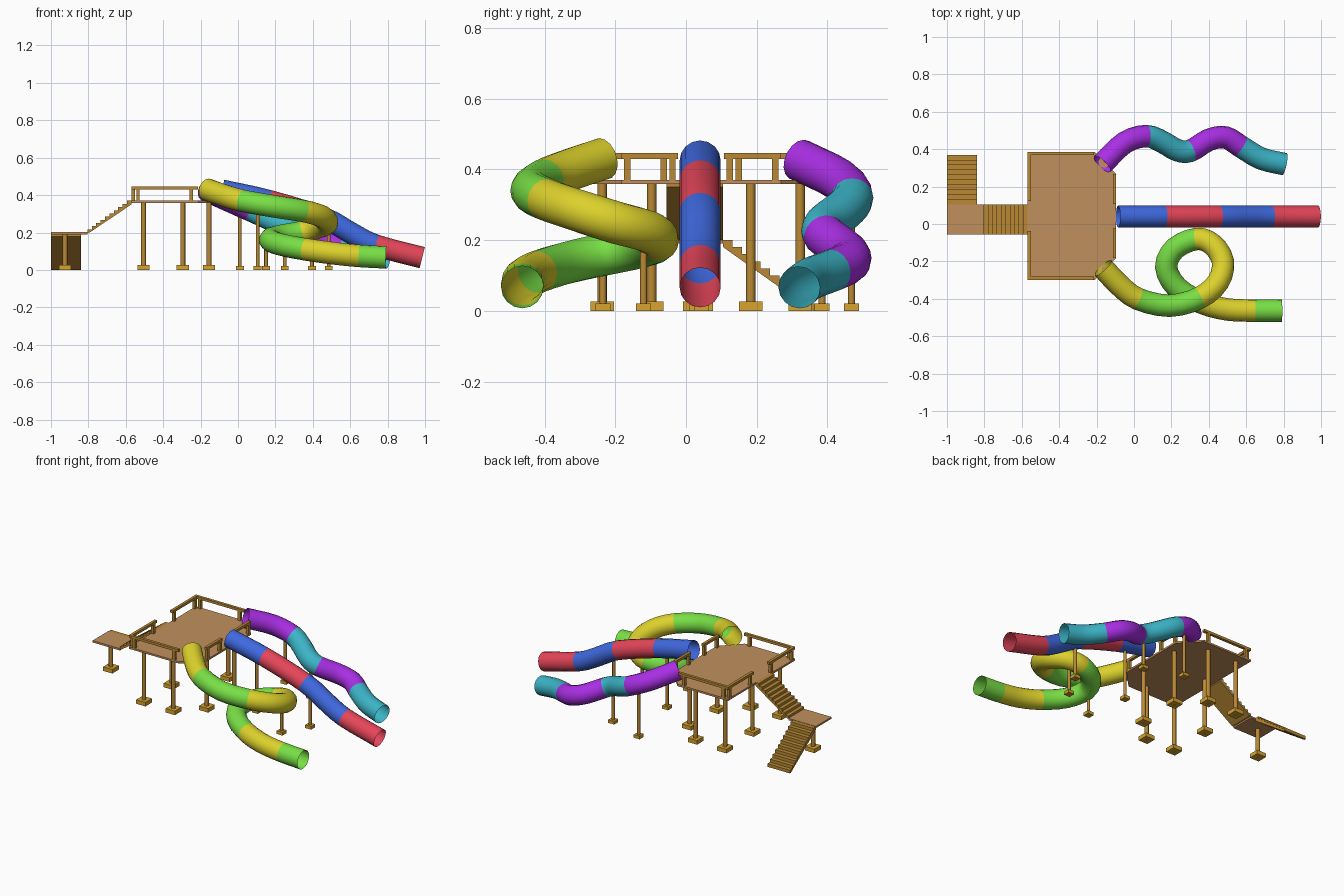
import bpy
import bmesh
import math
from mathutils import Vector

if "Cube" in bpy.data.objects:
    bpy.data.objects.remove(bpy.data.objects["Cube"], do_unlink=True)


def material(name, rgb):
    mat = bpy.data.materials.new(name)
    mat.use_nodes = True
    mat.diffuse_color = (*rgb, 1)
    mat.node_tree.nodes["Principled BSDF"].inputs["Base Color"].default_value = (*rgb, 1)
    return mat


deck_wood = material("tan deck wood", (0.53, 0.28, 0.11))
frame_wood = material("ochre frame wood", (0.49, 0.25, 0.035))
footing_gold = material("golden footing", (0.68, 0.37, 0.03))
red = material("red plastic", (0.78, 0.06, 0.1))
blue = material("blue plastic", (0.05, 0.14, 0.74))
yellow = material("yellow plastic", (0.72, 0.64, 0.025))
green = material("green plastic", (0.19, 0.74, 0.06))
purple = material("purple plastic", (0.4, 0.028, 0.78))
cyan = material("cyan plastic", (0.045, 0.46, 0.57))


def finish(name, bm, *mats):
    mesh = bpy.data.meshes.new(name)
    bm.to_mesh(mesh)
    bm.free()
    for mat in mats:
        mesh.materials.append(mat)
    obj = bpy.data.objects.new(name, mesh)
    bpy.context.collection.objects.link(obj)
    return obj


def box(name, low, high, mat):
    bm = bmesh.new()
    bmesh.ops.create_cube(bm, size=1)
    low, high = Vector(low), Vector(high)
    for v in bm.verts:
        v.co = (low + high) / 2 + v.co * (high - low)
    return finish(name, bm, mat)


def prism(name, outline, offset, mat):
    """Extrude a closed outline of 3D points by an offset."""
    bm = bmesh.new()
    face = bm.faces.new([bm.verts.new(p) for p in outline])
    extruded = bmesh.ops.extrude_face_region(bm, geom=[face])["geom"]
    moved = [g for g in extruded if isinstance(g, bmesh.types.BMVert)]
    bmesh.ops.translate(bm, verts=moved, vec=offset)
    bmesh.ops.recalc_face_normals(bm, faces=bm.faces)
    return finish(name, bm, mat)


def smooth(obj):
    bpy.ops.object.select_all(action="DESELECT")
    obj.select_set(True)
    bpy.context.view_layer.objects.active = obj
    bpy.ops.object.shade_smooth_by_angle(angle=math.radians(35))


def post(name, x, y, top, radius=0.013, foot=0.033, foot_height=0.026):
    bm = bmesh.new()
    bmesh.ops.create_cone(bm, cap_ends=True, segments=12, radius1=radius,
                          radius2=radius, depth=top)
    bmesh.ops.translate(bm, verts=bm.verts, vec=(x, y, top / 2))
    smooth(finish(name, bm, frame_wood))
    box(name + "_footing", (x - foot, y - foot, 0),
        (x + foot, y + foot, foot_height), footing_gold)


def stairs(name, start, direction, across, rise, run, steps=10):
    """Saw-toothed flight with a flat sloping underside."""
    start, direction = Vector(start), Vector(direction)
    up = Vector((0, 0, 1))
    points = [start]
    for i in range(steps):
        points.append(start + direction * run * i / steps + up * rise * (i + 1) / steps)
        points.append(start + direction * run * (i + 1) / steps + up * rise * (i + 1) / steps)
    points.append(points[-1] - up * 0.02)
    points.append(start + direction * 0.012)
    prism(name, points, across, frame_wood)


def slide(name, path, joints, mats, radius=0.06, sides=16, cuts=3):
    """Open tube along a smooth path; colours swap at the listed path points."""
    pts = [Vector(p) for p in path]
    pts = [pts[0] * 2 - pts[1]] + pts + [pts[-1] * 2 - pts[-2]]
    centres, section = [], []
    for i in range(1, len(pts) - 2):
        a, b, c, d = pts[i - 1:i + 3]
        for k in range(cuts):
            t = k / cuts
            centres.append((b * 2 + (c - a) * t + (a * 2 - b * 5 + c * 4 - d) * t ** 2
                            + (b * 3 - a - c * 3 + d) * t ** 3) / 2)
            section.append(sum(i > j for j in joints) % 2)
    centres.append(pts[-2])

    bm = bmesh.new()
    rings = []
    for i, centre in enumerate(centres):
        tangent = (centres[min(i + 1, len(centres) - 1)] - centres[max(i - 1, 0)]).normalized()
        side = tangent.cross(Vector((0, 0, 1))).normalized()
        up = side.cross(tangent)
        angles = [math.tau * k / sides for k in range(sides)]
        rings.append([bm.verts.new(centre + (side * math.cos(a) + up * math.sin(a)) * radius)
                      for a in angles])
    for i in range(len(rings) - 1):
        for k in range(sides):
            n = (k + 1) % sides
            face = bm.faces.new((rings[i][n], rings[i][k], rings[i + 1][k], rings[i + 1][n]))
            face.material_index = section[i]
    bmesh.ops.recalc_face_normals(bm, faces=bm.faces)
    smooth(finish(name, bm, *mats))


# Raised deck with two clipped corners, and the stair landing
MID, WEST, EAST, HALF, DECK = 0.043, -0.57, -0.095, 0.343, 0.37
half = [(WEST, -HALF), (-0.21, -HALF), (EAST, -0.225)]
outline = half + [(x, -y) for x, y in reversed(half)]
prism("deck", [(x, y + MID, DECK - 0.012) for x, y in outline], (0, 0, 0.012), deck_wood)
box("landing", (-1, -0.055, 0.19), (-0.805, 0.105, 0.202), deck_wood)

# Two flights of stairs
stairs("upper_stairs", (-0.805, -0.055, 0.2), (1, 0, 0), (0, 0.16, 0), 0.17, 0.235)
stairs("lower_stairs", (-1, 0.37, 0), (0, -1, 0), (0.16, 0, 0), 0.2, 0.265)

# Handrails mirrored about the deck's middle line
T = 0.018
for s, label in ((-1, "front"), (1, "back")):
    spans = {"side": ((WEST, HALF - T), (-0.215, HALF)),
             "stair": ((WEST, 0.08), (WEST + T, HALF)),
             "slide": ((EAST - T, 0.065), (EAST, 0.225))}
    for part, ((x0, y0), (x1, y1)) in spans.items():
        ya, yb = sorted((MID + s * y0, MID + s * y1))
        name = f"{label}_{part}_rail"
        box(name, (x0, ya, 0.43), (x1, yb, 0.446), frame_wood)
        along_x = x1 - x0 > yb - ya
        for end in (0.1, 0.9):
            cx = x0 + (x1 - x0) * (end if along_x else 0.5)
            cy = ya + (yb - ya) * (0.5 if along_x else end)
            box(name + "_post", (cx - 0.009, cy - 0.009, DECK),
                (cx + 0.009, cy + 0.009, 0.431), frame_wood)

# Deck posts
for s, label in ((-1, "front"), (1, "back")):
    for x, y in ((-0.505, 0.28), (-0.295, 0.28), (-0.155, 0.14)):
        post(label + "_deck_post", x, MID + s * y, DECK - 0.01)
post("stair_side_deck_post", -0.505, MID, DECK - 0.01)
post("landing_post", -0.925, 0.025, 0.192)

# Thin posts under the slides
for x, y, top in ((0.01, 0.468, 0.3), (0.25, 0.385, 0.2), (0.105, MID, 0.34),
                  (0.485, MID, 0.22), (0.395, -0.12, 0.2), (0.15, -0.235, 0.13)):
    post("slide_post", x, y, top, 0.01, 0.021, 0.02)

# Straight slide with a dip
slide("straight_slide",
      [(-0.085, 0.04, 0.425), (0.165, 0.04, 0.37), (0.455, 0.04, 0.28),
       (0.6, 0.04, 0.2), (0.735, 0.04, 0.132), (0.985, 0.04, 0.066)],
      (1, 2, 4), (blue, red), radius=0.058)

# Wavy slide at the back
slide("wavy_slide",
      [(-0.17, 0.32, 0.427), (-0.05, 0.435, 0.37), (0.065, 0.47, 0.32),
       (0.15, 0.44, 0.28), (0.23, 0.395, 0.245), (0.3, 0.39, 0.215),
       (0.4, 0.45, 0.17), (0.49, 0.463, 0.14), (0.57, 0.415, 0.115),
       (0.68, 0.35, 0.09), (0.805, 0.32, 0.066)],
      (2, 5, 8), (purple, cyan))

# Looping slide at the front
slide("looping_slide",
      [(-0.165, -0.235, 0.43), (-0.08, -0.325, 0.4), (0.02, -0.4, 0.37),
       (0.19, -0.437, 0.34), (0.35, -0.395, 0.315), (0.45, -0.31, 0.285),
       (0.475, -0.2, 0.25), (0.42, -0.11, 0.225), (0.335, -0.08, 0.2),
       (0.22, -0.13, 0.18), (0.172, -0.23, 0.16), (0.23, -0.34, 0.135),
       (0.36, -0.42, 0.11), (0.5, -0.457, 0.09), (0.645, -0.463, 0.075),
       (0.79, -0.463, 0.067)],
      (2, 4, 8, 12, 14), (yellow, green))
